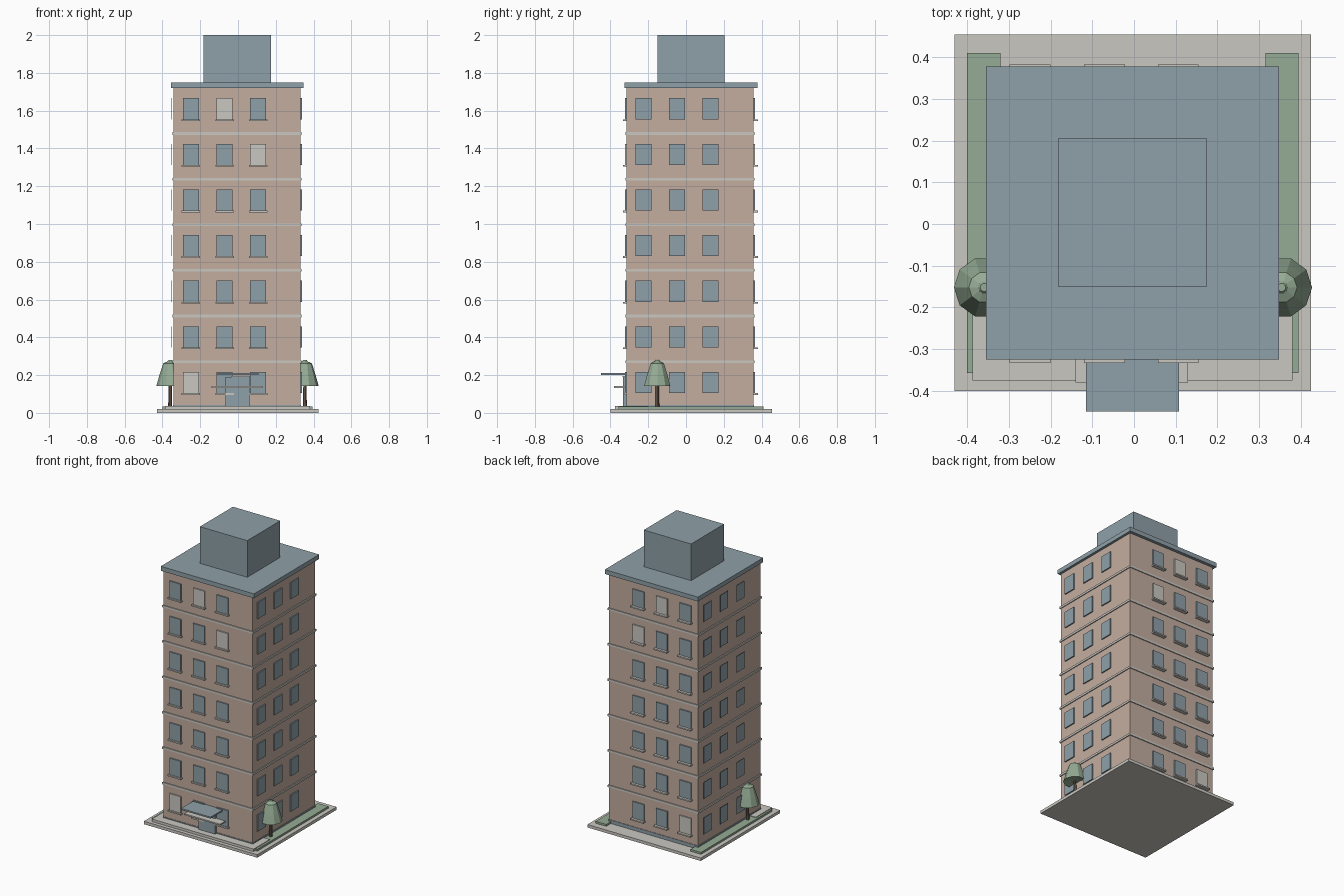
import bpy, bmesh, math

cube = bpy.data.objects.get("Cube")
if cube:
    bpy.data.objects.remove(cube, do_unlink=True)


def material(name, rgb):
    m = bpy.data.materials.new(name)
    m.use_nodes = True
    m.diffuse_color = (*rgb, 1)
    m.node_tree.nodes["Principled BSDF"].inputs["Base Color"].default_value = (*rgb, 1)
    return m


WALL = material("wall tan", (0.55, 0.42, 0.35))
BLUE = material("slate blue", (0.275, 0.355, 0.395))
STONE = material("pale stone", (0.59, 0.575, 0.535))
GREEN = material("leaf green", (0.30, 0.41, 0.30))
BARK = material("bark brown", (0.19, 0.13, 0.10))


def finish(name, bm, mat):
    bmesh.ops.recalc_face_normals(bm, faces=bm.faces)
    me = bpy.data.meshes.new(name)
    bm.to_mesh(me)
    bm.free()
    me.materials.append(mat)
    ob = bpy.data.objects.new(name, me)
    bpy.context.collection.objects.link(ob)
    return ob


def box(name, xs, ys, zs, mat):
    bm = bmesh.new()
    bmesh.ops.create_cube(bm, size=1)
    for v in bm.verts:
        for i, span in enumerate((xs, ys, zs)):
            v.co[i] = span[0] if v.co[i] < 0 else span[1]
    return finish(name, bm, mat)


def lathe(name, x, y, profile, sides, mat):
    """Closed faceted solid turned about a vertical axis."""
    bm = bmesh.new()
    rings = []
    for r, z in profile:
        angles = [math.tau * i / sides for i in range(sides)]
        rings.append([bm.verts.new((x + r * math.cos(a), y + r * math.sin(a), z)) for a in angles])
    for low, high in zip(rings, rings[1:]):
        for i in range(sides):
            j = (i + 1) % sides
            bm.faces.new((low[i], low[j], high[j], high[i]))
    bm.faces.new(rings[0][::-1])
    bm.faces.new(rings[-1])
    return finish(name, bm, mat)


# Main dimensions
X0, X1 = -0.341, 0.331
Y0, Y1 = -0.315, 0.357
FLOORS, STEP = 7, 0.2415
HALF_W, SILL_Z, HEAD_Z = 0.043, 0.105, 0.217


def grown(d):
    return (X0 - d, X1 + d), (Y0 - d, Y1 + d)


# Ground
box("pavement", (-0.43, 0.425), (-0.40, 0.455), (0, 0.02), STONE)
box("front_terrace", (-0.387, 0.38), (-0.375, -0.2), (0.015, 0.037), STONE)
box("right_lawn", (-0.40, -0.32), (-0.357, 0.41), (0.015, 0.033), GREEN)
box("left_lawn", (0.315, 0.395), (-0.357, 0.41), (0.015, 0.033), GREEN)

# Tower body, floor bands and roof
box("plinth", *grown(0.003), (0.015, 0.043), BLUE)
box("tower_walls", (X0, X1), (Y0, Y1), (0.04, 1.725), WALL)
for f in range(1, FLOORS):
    z = 0.03 + f * STEP
    box(f"floor_band_{f}", *grown(0.006), (z - 0.007, z + 0.007), STONE)
box("roof_slab", (-0.355, 0.348), (-0.325, 0.378), (1.72, 1.75), BLUE)
box("roof_room", (-0.182, 0.175), (-0.15, 0.205), (1.745, 2.0), BLUE)

# Windows: three columns per wall, a few with pale blinds
COLUMNS = (-0.249, -0.071, 0.106)
PALE = {(6, 1), (5, 2), (0, 0)}
SIDE_SHIFT = 0.024
for f in range(FLOORS):
    zs = (SILL_Z + f * STEP, HEAD_Z + f * STEP)
    for c, col in enumerate(COLUMNS):
        xs = (col - HALF_W, col + HALF_W)
        sill_xs = (col - 0.049, col + 0.049)
        sill_zs = (zs[0] - 0.009, zs[0])
        pane = STONE if (f, c) in PALE else BLUE
        box(f"front_window_{f}_{c}", xs, (Y0 - 0.008, Y0 + 0.01), zs, pane)
        box(f"back_window_{f}_{c}", xs, (Y1 - 0.01, Y1 + 0.008), zs, pane)
        box(f"front_sill_{f}_{c}", sill_xs, (Y0 - 0.018, Y0 + 0.01), sill_zs, STONE)
        box(f"back_sill_{f}_{c}", sill_xs, (Y1 - 0.01, Y1 + 0.025), sill_zs, STONE)
        # Side walls are half-turn copies of each other
        y = col + SIDE_SHIFT
        box(f"left_window_{f}_{c}", (X1 - 0.01, X1 + 0.008), (y - HALF_W, y + HALF_W), zs, BLUE)
        y = Y0 + Y1 - y
        box(f"right_window_{f}_{c}", (X0 - 0.01, X0 - -0.0 - 0.008), (y - HALF_W, y + HALF_W), zs, BLUE)

# Entrance
box("door", (-0.066, 0.06), (-0.333, Y0 + 0.01), (0.035, 0.19), BLUE)
box("door_lintel", (-0.035, 0.065), (-0.336, Y0 + 0.01), (0.189, 0.196), STONE)
box("entrance_shelf", (-0.14, 0.13), (-0.38, Y0 + 0.01), (0.133, 0.142), STONE)
box("entrance_canopy", (-0.115, 0.108), (-0.45, Y0 + 0.01), (0.201, 0.211), BLUE)

# Trees
CROWN = ((0.03, 0.15), (0.073, 0.143), (0.057, 0.2), (0.037, 0.262),
         (0.015, 0.272), (0.01, 0.279))
for side, x in (("right", -0.359), ("left", 0.354)):
    lathe(f"{side}_tree_trunk", x, -0.152, ((0.011, 0.02), (0.008, 0.16)), 8, BARK)
    lathe(f"{side}_tree_crown", x, -0.152, CROWN, 10, GREEN)
